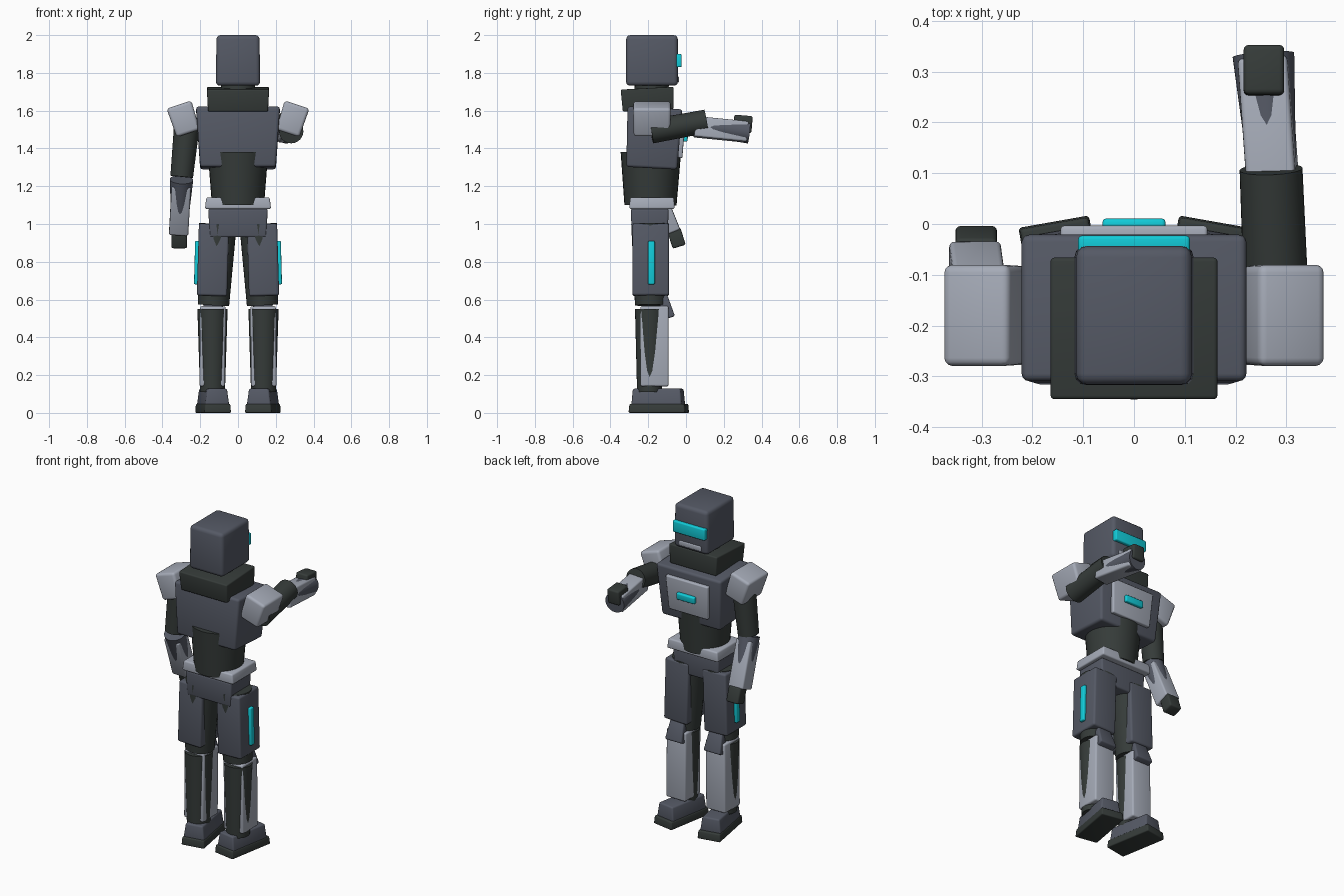
import bpy, bmesh
from math import radians
from mathutils import Vector, Matrix, Euler

if "Cube" in bpy.data.objects:
    bpy.data.objects.remove(bpy.data.objects["Cube"])


def material(name, rgb):
    m = bpy.data.materials.new(name)
    m.use_nodes = True
    m.diffuse_color = (*rgb, 1)
    m.node_tree.nodes["Principled BSDF"].inputs["Base Color"].default_value = (*rgb, 1)
    return m


SLATE = material("slate", (0.09, 0.1, 0.13))
LIGHT = material("light_grey", (0.38, 0.41, 0.48))
DARK = material("charcoal", (0.036, 0.044, 0.041))
CYAN = material("cyan", (0.006, 0.6, 0.69))


def finish(bm, name, mat, matrix):
    mesh = bpy.data.meshes.new(name)
    bmesh.ops.recalc_face_normals(bm, faces=bm.faces)
    bm.to_mesh(mesh)
    bm.free()
    mesh.materials.append(mat)
    ob = bpy.data.objects.new(name, mesh)
    bpy.context.collection.objects.link(ob)
    ob.matrix_world = matrix
    bpy.ops.object.select_all(action='DESELECT')
    ob.select_set(True)
    bpy.context.view_layer.objects.active = ob
    bpy.ops.object.shade_smooth_by_angle(angle=radians(35))
    return ob


def block_mesh(size, top, bottom, bevel):
    """Rounded box whose top and bottom ends may be scaled in x and y."""
    bm = bmesh.new()
    bmesh.ops.create_cube(bm, size=1)
    for v in bm.verts:
        k = top if v.co.z > 0 else bottom
        v.co = Vector((v.co.x * size[0] * k[0], v.co.y * size[1] * k[1], v.co.z * size[2]))
    bmesh.ops.bevel(bm, geom=bm.edges[:], offset=bevel, segments=3, profile=0.5, affect='EDGES')
    return bm


def block(name, mat, loc, size, rot=(0, 0, 0), top=(1, 1), bottom=(1, 1), bevel=0.01):
    angles = Euler([radians(a) for a in rot]).to_matrix().to_4x4()
    return finish(block_mesh(size, top, bottom, bevel), name, mat,
                  Matrix.Translation(loc) @ angles)


def along(a, b):
    a, b = Vector(a), Vector(b)
    turn = Vector((0, 0, 1)).rotation_difference(b - a)
    return Matrix.Translation((a + b) / 2) @ turn.to_matrix().to_4x4(), (b - a).length


def tube(name, mat, a, b, r1, r2):
    """Tapered cylinder from point a to point b."""
    matrix, length = along(a, b)
    bm = bmesh.new()
    bmesh.ops.create_cone(bm, cap_ends=True, segments=32, radius1=r1, radius2=r2, depth=length)
    return finish(bm, name, mat, matrix)


def sleeve(name, mat, a, b, width, depth, bevel=0.01):
    """Rounded box armour from point a to point b."""
    matrix, length = along(a, b)
    return finish(block_mesh((width, depth, length), (1, 1), (1, 1), bevel), name, mat, matrix)


# Head, visor and neck
block("head", SLATE, (0, -0.18, 1.866), (0.242, 0.284, 0.268), top=(0.94, 0.96),
      bottom=(0.97, 0.97), bevel=0.022)
block("visor", CYAN, (0, -0.04, 1.865), (0.22, 0.034, 0.07), bevel=0.007)
block("chin_guard", LIGHT, (0, -0.048, 1.765), (0.15, 0.022, 0.03), bevel=0.005)
tube("neck", DARK, (0, -0.19, 1.6), (0, -0.18, 1.75), 0.09, 0.09)
block("collar", DARK, (0, -0.203, 1.66), (0.33, 0.28, 0.118), rot=(3, 0, 0),
      bottom=(0.96, 0.96), bevel=0.008)

# Torso
block("chest", SLATE, (0, -0.173, 1.455), (0.445, 0.29, 0.32), rot=(-3, 0, 0),
      bottom=(0.9, 0.93), bevel=0.015)
block("chest_plate", LIGHT, (0, -0.026, 1.455), (0.29, 0.03, 0.21), rot=(-4.5, 0, 0),
      bottom=(0.92, 1), bevel=0.007)
block("chest_lamp", CYAN, (0, -0.003, 1.457), (0.124, 0.025, 0.042), rot=(-4.5, 0, 0), bevel=0.007)
tube("abdomen", DARK, (0, -0.188, 1.1), (0, -0.186, 1.38), 0.138, 0.16)
block("belt", LIGHT, (0, -0.18, 1.11), (0.35, 0.24, 0.06), top=(0.96, 0.97), bevel=0.009)
block("pelvis", SLATE, (0, -0.192, 1.005), (0.315, 0.2, 0.15), bottom=(0.95, 0.95), bevel=0.01)

for side, s in (("left", 1), ("right", -1)):
    # Upper leg
    tube(side + "_thigh", DARK, (s * 0.13, -0.187, 0.57), (s * 0.107, -0.19, 1.0), 0.083, 0.1)
    sleeve(side + "_thigh_armour", SLATE, (s * 0.138, -0.187, 0.62), (s * 0.127, -0.187, 1.0),
           0.16, 0.195, 0.012)
    block(side + "_thigh_lamp", CYAN, (s * 0.217, -0.183, 0.795), (0.026, 0.036, 0.23),
          rot=(0, s * -1.5, 0), bevel=0.007)
    # Knee and lower leg
    block(side + "_knee_pad", SLATE, (s * 0.132, -0.105, 0.56), (0.115, 0.055, 0.12),
          rot=(20, 0, 0), top=(0.8, 1), bevel=0.009)
    tube(side + "_calf", DARK, (s * 0.135, -0.193, 0.11), (s * 0.135, -0.19, 0.55), 0.066, 0.08)
    sleeve(side + "_shin_armour", LIGHT, (s * 0.137, -0.167, 0.14), (s * 0.133, -0.167, 0.565),
           0.134, 0.15, 0.01)
    # Foot
    block(side + "_foot", SLATE, (s * 0.132, -0.147, 0.083), (0.13, 0.27, 0.09),
          rot=(0, 0, s * -10), top=(0.82, 0.95), bevel=0.009)
    block(side + "_sole", DARK, (s * 0.132, -0.144, 0.024), (0.142, 0.303, 0.048),
          rot=(0, 0, s * -10), top=(0.95, 0.97), bevel=0.007)
    # Shoulder
    block(side + "_shoulder_pad", LIGHT, (s * 0.288, -0.18, 1.556), (0.138, 0.2, 0.16),
          rot=(0, s * 18, 0), bottom=(0.93, 0.97), bevel=0.016)

# Lowered arm
tube("right_upper_arm", DARK, (-0.298, -0.185, 1.25), (-0.27, -0.18, 1.53), 0.06, 0.068)
tube("right_forearm", SLATE, (-0.311, -0.085, 0.97), (-0.299, -0.19, 1.235), 0.042, 0.062)
sleeve("right_forearm_armour", LIGHT, (-0.314, -0.078, 0.955), (-0.3, -0.18, 1.21), 0.102, 0.1)
block("right_hand", DARK, (-0.311, -0.05, 0.925), (0.082, 0.072, 0.095), rot=(18, 0, 0))

# Raised arm, reaching forward
tube("left_upper_arm", DARK, (0.282, -0.185, 1.49), (0.27, 0.108, 1.544), 0.064, 0.062)
tube("left_forearm", SLATE, (0.275, 0.07, 1.515), (0.255, 0.333, 1.487), 0.045, 0.061)
sleeve("left_forearm_armour", LIGHT, (0.276, 0.045, 1.515), (0.256, 0.325, 1.487), 0.098, 0.108)
block("left_hand", DARK, (0.256, 0.301, 1.53), (0.08, 0.098, 0.09), rot=(-5, 0, 0))
